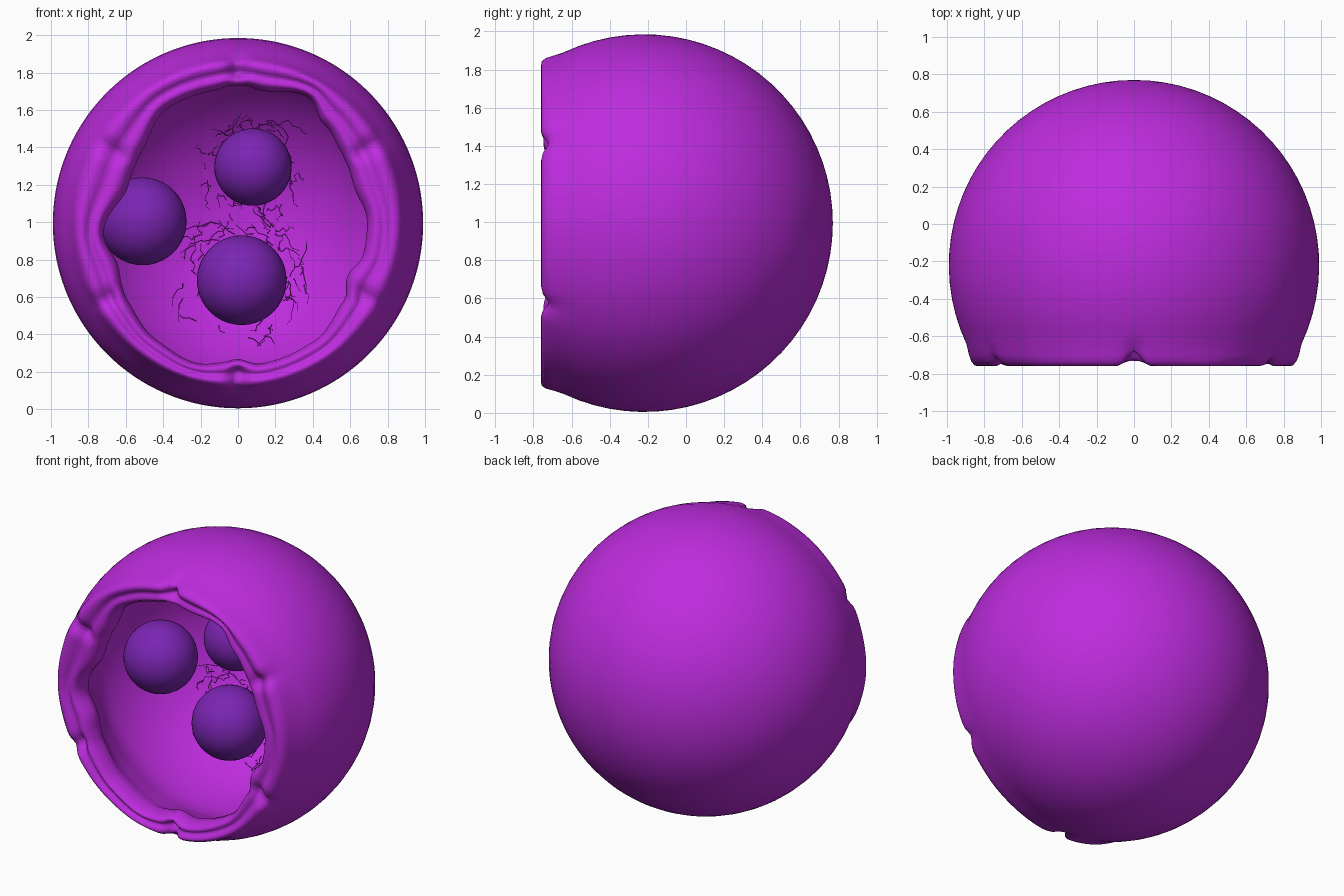
import bpy, bmesh, math, random

if "Cube" in bpy.data.objects:
    bpy.data.objects.remove(bpy.data.objects["Cube"])

random.seed(4)
CY, CZ, R = -0.22, 0.995, 0.99          # shell sphere centre and radius
INNER = 0.88                            # cavity radius


def material(name, rgb):
    m = bpy.data.materials.new(name)
    m.diffuse_color = (*rgb, 1)
    m.use_nodes = True
    m.node_tree.nodes["Principled BSDF"].inputs["Base Color"].default_value = m.diffuse_color
    return m


magenta = material("bright_purple", (0.51, 0.025, 0.73))
violet = material("deep_violet", (0.20, 0.018, 0.45))

# Wavy edge of the opening: angle in degrees, radius
EDGE = [(1, .69), (17, .65), (34, .67), (49, .70), (61, .77), (80, .72), (90, .745),
        (100, .72), (121, .72), (144, .64), (162, .62), (185, .72), (199, .68),
        (214, .72), (235, .76), (252, .78), (270, .735), (280, .76), (303, .75),
        (324, .70), (335, .65), (346, .69), (361, .69)]


def edge_radius(deg):
    deg = (deg - 1) % 360 + 1
    for (a, ra), (b, rb) in zip(EDGE, EDGE[1:]):
        if a <= deg <= b:
            t = (1 - math.cos(math.pi * (deg - a) / (b - a))) / 2
            return ra + (rb - ra) * t
    return EDGE[0][1]


def pinch(deg):
    # narrow creases every 60 degrees, deepest at top and bottom
    d = deg % 60 - 30
    depth = 1.0 if abs(math.sin(math.radians(deg))) > 0.9 else 0.5
    return depth * math.exp(-(d / 3) ** 2)


def section(deg):
    """Half section (radius, y) from the back pole, over the lip, into the cavity."""
    e, p = edge_radius(deg), pinch(deg)
    pts = []
    for i in range(1, 25):
        t = math.radians(115 * i / 24)
        pts.append((R * math.sin(t), CY + R * math.cos(t)))
    # rolled lip with two ridges; f runs from the outer rim to the opening edge
    lip = [(0, -.70), (.07, -.735), (.18, -.757), (.30, -.76), (.42, -.745), (.52, -.73),
           (.61, -.735), (.72, -.748), (.84, -.735), (.94, -.705), (1, -.66), (.97, -.61)]
    for f, y in lip:
        w = math.sin(math.pi * min(f + .15, 1)) if f < 1 else 0.2
        pts.append((.882 + (e - .882) * f - .01 * p, y + .09 * p * w))
    # spherical cavity, starting behind the lip
    for i in range(20):
        t = math.radians(113 * (1 - i / 20))
        k = max(0, 1 - i / 3)
        r = INNER * math.sin(t)
        pts.append((r + (e + .02 - r) * k * .6, CY + INNER * math.cos(t)))
    return pts


# Hollow shell
SEG = 180
bm = bmesh.new()
cols = []
for i in range(SEG):
    deg = 360 * i / SEG
    c, s = math.cos(math.radians(deg)), math.sin(math.radians(deg))
    cols.append([bm.verts.new((r * c, y, CZ + r * s)) for r, y in section(deg)])
back = bm.verts.new((0, CY + R, CZ))
floor = bm.verts.new((0, CY + INNER, CZ))
for i in range(SEG):
    a, b = cols[i], cols[(i + 1) % SEG]
    bm.faces.new((back, a[0], b[0]))
    bm.faces.new((floor, b[-1], a[-1]))
    for j in range(len(a) - 1):
        bm.faces.new((a[j], a[j + 1], b[j + 1], b[j]))
bmesh.ops.recalc_face_normals(bm, faces=bm.faces)
for f in bm.faces:
    f.smooth = True
me = bpy.data.meshes.new("hollow_shell")
bm.to_mesh(me)
bm.free()
me.materials.append(magenta)
bpy.context.collection.objects.link(bpy.data.objects.new("hollow_shell", me))

# Three balls inside the cavity
BALLS = [("upper_ball", (.08, -.13, 1.295), .207),
         ("lower_ball", (.02, -.12, .69), .24),
         ("left_ball", (-.51, -.12, 1.005), .235)]
for name, loc, rad in BALLS:
    bpy.ops.mesh.primitive_uv_sphere_add(segments=40, ring_count=20, radius=rad, location=loc)
    ob = bpy.context.object
    ob.name = name
    ob.data.materials.append(violet)
    bpy.ops.object.shade_smooth()


# Thin roots spreading around two of the balls
def roots(name, centre, rad, count, spread):
    cu = bpy.data.curves.new(name, 'CURVE')
    cu.dimensions = '3D'
    cu.bevel_depth = .003
    cu.bevel_resolution = 0
    cu.materials.append(magenta)
    for _ in range(count):
        a = random.uniform(0, 2 * math.pi)
        d = rad * random.uniform(.95, 1.0 + spread)
        y = random.uniform(-.06, .04)
        n = random.randint(4, 8)
        turn = random.choice((-1, 1))
        sp = cu.splines.new('POLY')
        sp.points.add(n - 1)
        for k in range(n):
            sp.points[k].co = (centre[0] + d * math.cos(a), y, centre[2] + d * math.sin(a), 1)
            sp.points[k].radius = 1.2 - .8 * k / n
            a += turn * random.uniform(-.03, .14)
            d += random.uniform(-.012, .03)
            y += random.uniform(-.015, .015)
    bpy.context.collection.objects.link(bpy.data.objects.new(name, cu))


roots("upper_roots", BALLS[0][1], .207, 36, .25)
roots("lower_roots", BALLS[1][1], .24, 50, .45)
